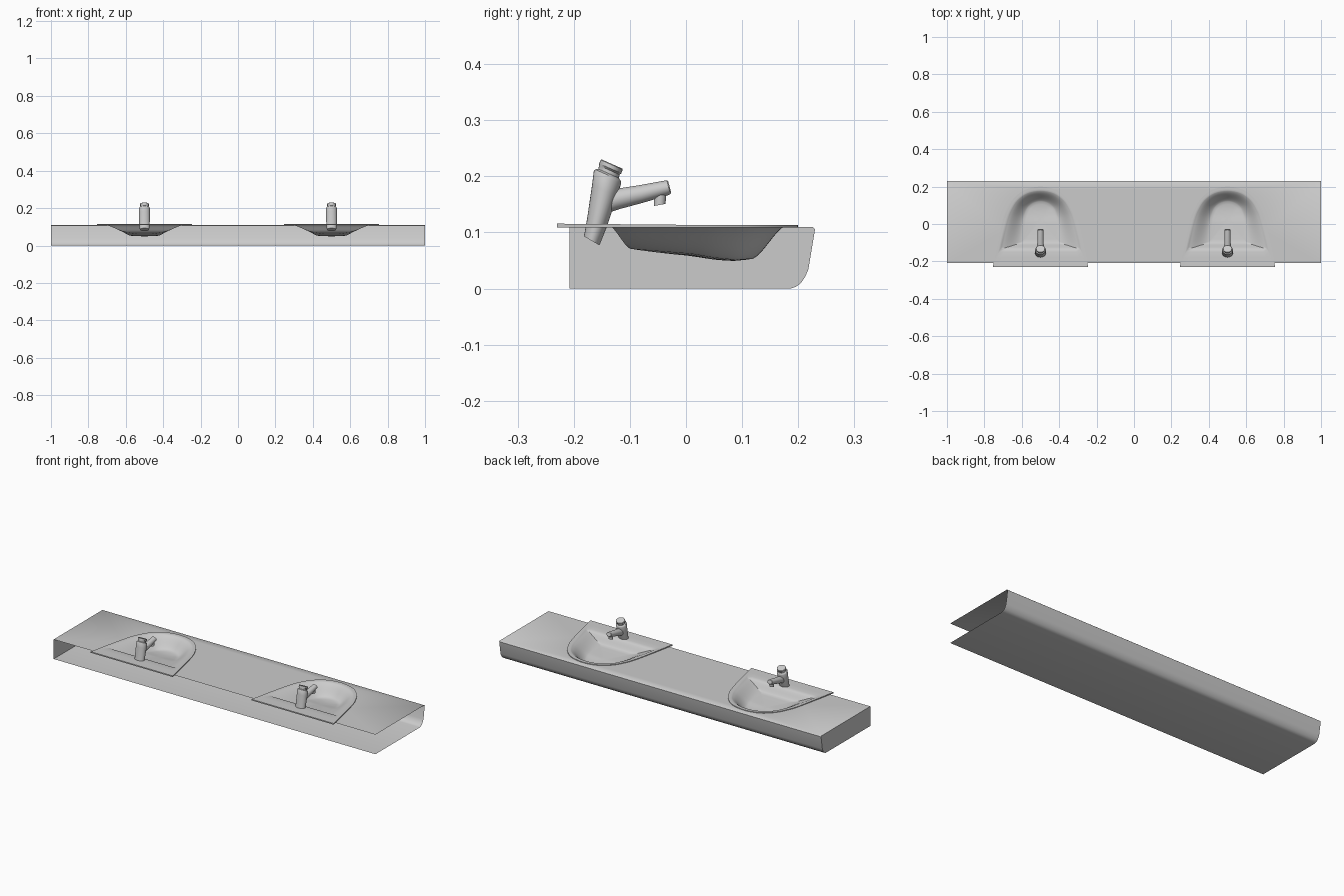
import bpy, bmesh, math
from mathutils import Vector

if "Cube" in bpy.data.objects:
    bpy.data.objects.remove(bpy.data.objects["Cube"])

TOP = 0.11            # counter surface height
CENTRES = (-0.5, 0.5)  # basin positions along x


def make_object(name, bm, x=0.0, angle=40):
    bmesh.ops.recalc_face_normals(bm, faces=bm.faces)
    mesh = bpy.data.meshes.new(name)
    bm.to_mesh(mesh)
    bm.free()
    ob = bpy.data.objects.new(name, mesh)
    bpy.context.collection.objects.link(ob)
    ob.location.x = x
    bpy.ops.object.select_all(action='DESELECT')
    ob.select_set(True)
    bpy.context.view_layer.objects.active = ob
    bpy.ops.object.shade_smooth_by_angle(angle=math.radians(angle))
    return ob


def loft(bm, loops, cap_start=False, cap_end=False):
    rings = [[bm.verts.new(p) for p in loop] for loop in loops]
    n = len(rings[0])
    for a, b in zip(rings, rings[1:]):
        for i in range(n):
            j = (i + 1) % n
            bm.faces.new((a[i], a[j], b[j], b[i]))
    if cap_start:
        bm.faces.new(rings[0])
    if cap_end:
        bm.faces.new(rings[-1])


def spline(pts, steps):
    p = [Vector(q) for q in pts]
    p = [2 * p[0] - p[1]] + p + [2 * p[-1] - p[-2]]
    out = []
    for k in range(1, len(p) - 2):
        a, b, c, d = p[k - 1:k + 3]
        for s in range(steps):
            t = s / steps
            out.append(0.5 * (2 * b + (c - a) * t + (2 * a - 5 * b + 4 * c - d) * t * t
                              + (3 * b - a - 3 * c + d) * t ** 3))
    return out + [p[-2]]


def outline(half):
    # Mirrored arch closed by a straight back edge
    pts = half + [(-x, y) for x, y in reversed(half[:-1])]
    arch = spline(pts, 4)
    a, b = arch[-1], arch[0]
    return arch + [a.lerp(b, i / 16) for i in range(1, 16)]


OUTER = outline([(.255, -.23), (.226, -.09), (.2, .02), (.177, .08), (.143, .135), (.085, .182), (0, .2)])
INNER = outline([(.212, -.135), (.203, -.09), (.176, .02), (.155, .075), (.123, .125), (.07, .163), (0, .176)])
FLOOR = outline([(.1, -.1), (.1, -.07), (.095, 0), (.085, .045), (.068, .085), (.04, .11), (0, .12)])


def floor_z(y):
    pts = [(-.2, .069), (-.1, .067), (-.04, .062), (.01, .058), (.05, .051), (.09, .047), (.13, .05)]
    for (y0, z0), (y1, z1) in zip(pts, pts[1:]):
        if y <= y1:
            return z0 + (z1 - z0) * (y - y0) / (y1 - y0)
    return pts[-1][1]


# Counter: open at the back and right end, closed at the left end
bm = bmesh.new()
profile = [(.225, TOP), (.23, .106), (.218, .034), (.213, .022), (.205, .01), (.196, .003), (.186, 0), (-.208, 0)]
left = [bm.verts.new((-1, y, z)) for y, z in profile]
right = [bm.verts.new((1, y, z)) for y, z in profile]
for i in range(len(profile) - 1):
    bm.faces.new((left[i], left[i + 1], right[i + 1], right[i]))
back_l, back_r = bm.verts.new((-1, -.208, TOP)), bm.verts.new((1, -.208, TOP))
bm.faces.new(left + [back_l])
corners = [left[0], right[0], back_r, back_l]
# Counter top with an opening for each basin
edges = []
for i in range(4):
    a, b = corners[i], corners[(i + 1) % 4]
    edges.append(bm.edges.get((a, b)) or bm.edges.new((a, b)))
for cx in CENTRES:
    hole = [o.lerp(p, 0.6) for o, p in zip(OUTER, INNER)]
    ring = [bm.verts.new((cx + p.x, p.y, TOP)) for p in hole]
    edges += [bm.edges.new((ring[i - 1], ring[i])) for i in range(len(ring))]
bmesh.ops.triangle_fill(bm, use_beauty=True, use_dissolve=False, edges=edges, normal=(0, 0, 1))
make_object("counter", bm)


# Basin: rim, deck and bowl in one lofted sheet
def basin(cx):
    def rim_z(y):
        return 0.1135 - 0.009 * min(y, 0.1) if y < 0 else 0.1135
    loops = [[(p.x, p.y, TOP - .001) for p in OUTER],
             [(p.x, p.y, rim_z(p.y)) for p in OUTER]]
    for t in (.5, .85):
        q = [o.lerp(p, t) for o, p in zip(OUTER, INNER)]
        loops.append([(p.x, p.y, rim_z(p.y) - .001 * t) for p in q])
    for k in range(11):
        t = k / 10
        s = 0.5 * t + 0.5 * t * t * (3 - 2 * t)
        loop = []
        for a, b in zip(INNER, FLOOR):
            p = a.lerp(b, t)
            zb = floor_z(b.y) + .004
            loop.append((p.x, p.y, .111 + (zb - .111) * s))
        loops.append(loop)
    mid = Vector((0, .02))
    for r in (.85, .65, .4, .15):
        q = [mid.lerp(p, r) for p in FLOOR]
        loops.append([(p.x, p.y, floor_z(p.y) + .004 * r * r) for p in q])
    b = bmesh.new()
    loft(b, loops, cap_end=True)
    make_object("basin", b, cx, 50)


def ring(y, z, rx, r, tilt, n=28):
    # Ellipse whose axis leans towards +y by tilt degrees from vertical
    c, s = math.cos(math.radians(tilt)), math.sin(math.radians(tilt))
    out = []
    for i in range(n):
        a = 2 * math.pi * i / n
        d = r * math.sin(a)
        out.append((rx * math.cos(a), y + d * c, z - d * s))
    return out


def tube(name, cx, rows):
    b = bmesh.new()
    loft(b, [ring(*row) for row in rows], True, True)
    make_object(name, b, cx, 35)


for cx in CENTRES:
    basin(cx)
    # Tap body with neck and push cap
    tube("tap_body", cx, [(-.168, .085, .025, .016, 30), (-.159, .116, .028, .019, 24),
                          (-.145, .175, .029, .0245, 24), (-.140, .198, .029, .0267, 24),
                          (-.139, .202, .027, .025, 24), (-.138, .205, .021, .020, 24),
                          (-.1365, .211, .021, .020, 24), (-.135, .214, .025, .0215, 24),
                          (-.1325, .2205, .025, .0215, 24), (-.132, .222, .023, .020, 24)])
    # Spout
    tube("tap_spout", cx, [(-.150, .152, .019, .020, 77), (-.125, .159, .018, .0185, 77),
                           (-.08, .1685, .0165, .016, 77), (-.036, .179, .0155, .0135, 77),
                           (-.031, .1805, .0155, .0125, 75), (-.029, .181, .0135, .0105, 75)])
    # Aerator nozzle
    tube("tap_nozzle", cx, [(-.0455, .172, .011, .011, 10), (-.047, .149, .011, .0105, -10)])
